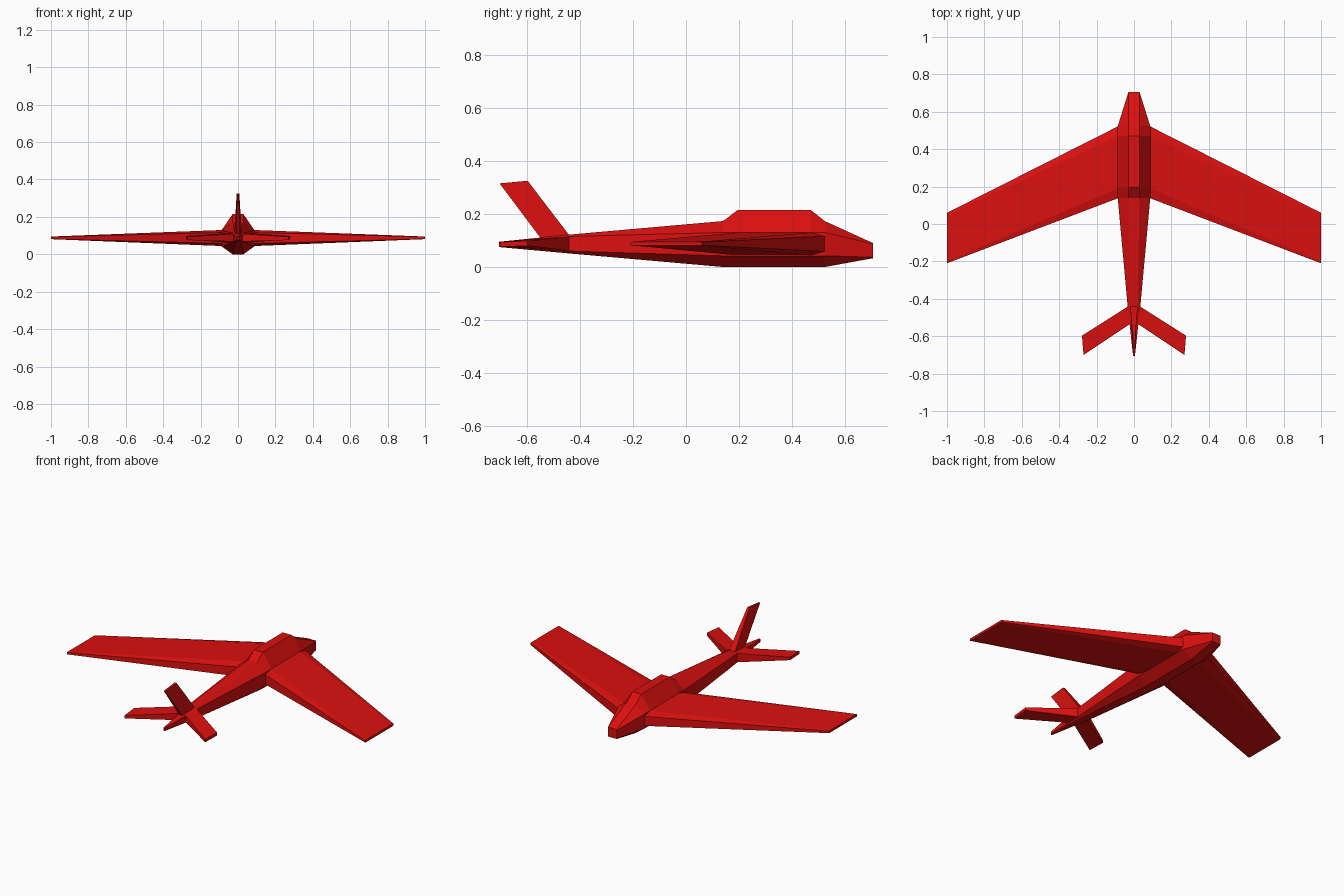
import bpy
import bmesh

if "Cube" in bpy.data.objects:
    bpy.data.objects.remove(bpy.data.objects["Cube"])

red = bpy.data.materials.new("red paint")
red.diffuse_color = (0.72, 0.005, 0.005, 1)
red.use_nodes = True
red.node_tree.nodes["Principled BSDF"].inputs["Base Color"].default_value = red.diffuse_color


def loft(name, rings):
    """Skin a list of equally sized point rings and cap both ends."""
    bm = bmesh.new()
    rows = [[bm.verts.new(p) for p in ring] for ring in rings]
    n = len(rows[0])
    for a, b in zip(rows, rows[1:]):
        for i in range(n):
            j = (i + 1) % n
            bm.faces.new((a[i], a[j], b[j], b[i]))
    bm.faces.new(rows[0])
    bm.faces.new(rows[-1])
    bmesh.ops.recalc_face_normals(bm, faces=bm.faces)
    mesh = bpy.data.meshes.new(name)
    bm.to_mesh(mesh)
    bm.free()
    mesh.materials.append(red)
    obj = bpy.data.objects.new(name, mesh)
    bpy.context.collection.objects.link(obj)
    return obj


def body_ring(y, side, keel, bottom, low, high, top):
    """Eight-sided fuselage section: side and keel are half widths."""
    half = [(keel, bottom), (side, low), (side, high), (keel, top)]
    return [(x, y, z) for x, z in half] + [(-x, y, z) for x, z in reversed(half)]


# Fuselage with raised canopy, from tail to nose
loft("fuselage", [
    body_ring(-0.705, 0.005, 0.003, 0.075, 0.078, 0.092, 0.095),
    body_ring(-0.44, 0.034, 0.02, 0.051, 0.06, 0.115, 0.122),
    body_ring(0.14, 0.087, 0.029, 0.0, 0.042, 0.13, 0.173),
    body_ring(0.195, 0.087, 0.029, 0.0, 0.042, 0.13, 0.215),
    body_ring(0.47, 0.087, 0.029, 0.0, 0.042, 0.13, 0.215),
    body_ring(0.523, 0.087, 0.029, 0.0, 0.042, 0.13, 0.173),
    body_ring(0.705, 0.03, 0.029, 0.033, 0.037, 0.087, 0.09),
])


def wing_ring(x, back, front, bevel, zmid, edge, thick):
    """Blunt-edged wing section, slightly thicker between its edges."""
    upper = [(back, edge), (back + bevel, thick), (front - bevel, thick), (front, edge)]
    return [(x, y, zmid + h) for y, h in upper] + \
           [(x, y, zmid - h) for y, h in reversed(upper)]


# Swept wings and tailplanes on both sides
for s, label in ((-1, "left"), (1, "right")):
    loft(label + "_wing", [
        wing_ring(s * 0.08, 0.14, 0.525, 0.053, 0.087, 0.029, 0.043),
        wing_ring(s * 1.0, -0.21, 0.06, 0.01, 0.088, 0.006, 0.007),
    ])
    loft(label + "_tailplane", [
        [(s * 0.015, y, z) for y, z in
         ((-0.53, 0.068), (-0.43, 0.06), (-0.43, 0.116), (-0.53, 0.11))],
        [(s * x, y, z) for x, y, z in
         ((0.27, -0.70, 0.076), (0.278, -0.597, 0.08),
          (0.278, -0.597, 0.098), (0.27, -0.70, 0.094))],
    ])

# Swept tail fin
loft("tail_fin", [
    [(-0.012, -0.545, 0.105), (0.012, -0.545, 0.105),
     (0.02, -0.435, 0.113), (-0.02, -0.435, 0.113)],
    [(-0.005, -0.703, 0.315), (0.005, -0.703, 0.315),
     (0.007, -0.597, 0.325), (-0.007, -0.597, 0.325)],
])
